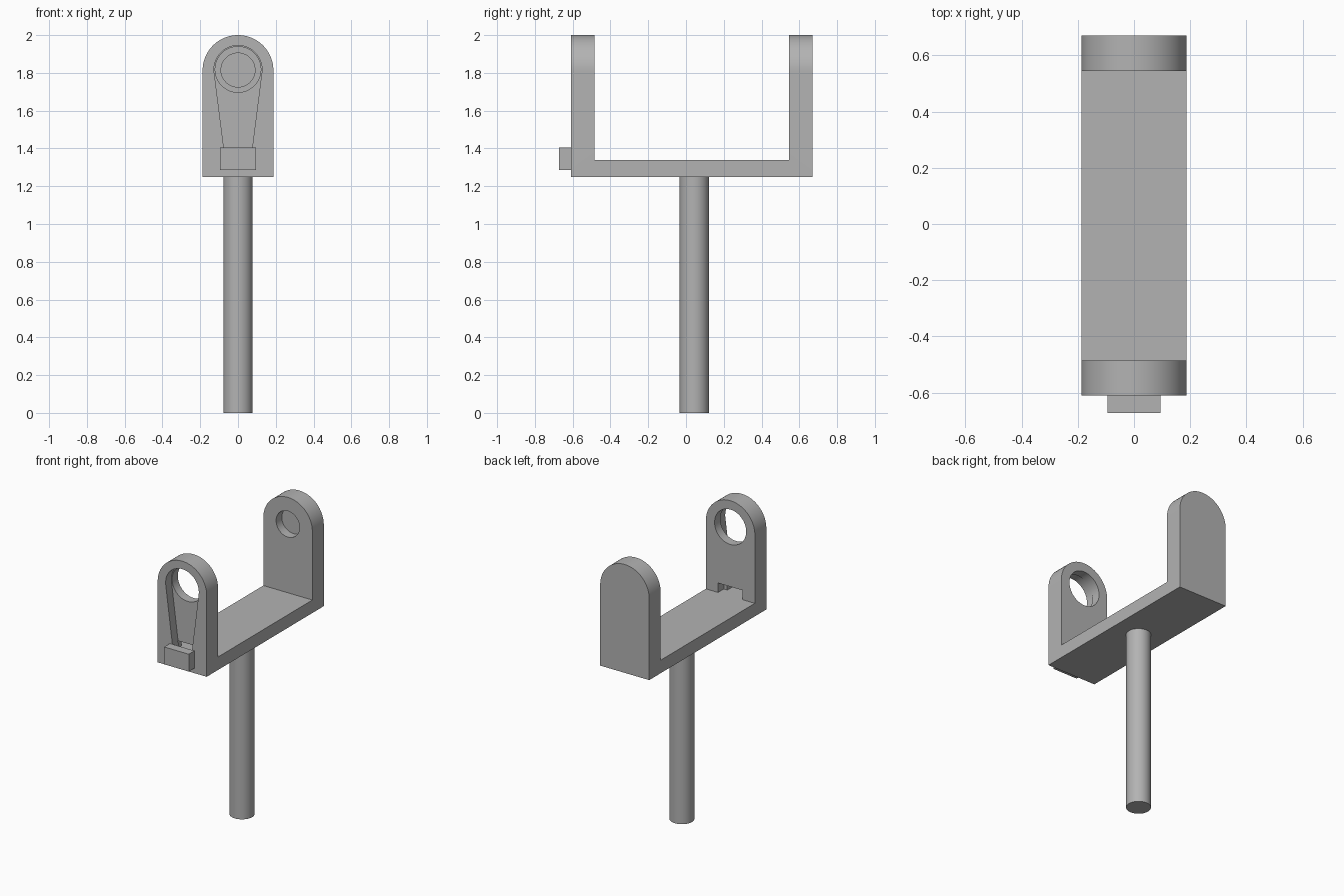
import bpy, bmesh, math

old = bpy.data.objects.get("Cube")
if old:
    bpy.data.objects.remove(old, do_unlink=True)

grey = bpy.data.materials.new("plain grey")
grey.use_nodes = True
colour = (0.45, 0.45, 0.45, 1)
grey.diffuse_color = colour
grey.node_tree.nodes["Principled BSDF"].inputs["Base Color"].default_value = colour


def prism(name, outline, y0, y1):
    """Extrude an x-z outline along y."""
    bm = bmesh.new()
    face = bm.faces.new([bm.verts.new((x, y0, z)) for x, z in outline])
    ext = bmesh.ops.extrude_face_region(bm, geom=[face])
    moved = [v for v in ext["geom"] if isinstance(v, bmesh.types.BMVert)]
    bmesh.ops.translate(bm, verts=moved, vec=(0, y1 - y0, 0))
    bmesh.ops.recalc_face_normals(bm, faces=bm.faces)
    mesh = bpy.data.meshes.new(name)
    bm.to_mesh(mesh)
    bm.free()
    mesh.materials.append(grey)
    obj = bpy.data.objects.new(name, mesh)
    bpy.context.collection.objects.link(obj)
    return obj


def arc(r, z, start, end, n):
    angles = [math.radians(start + (end - start) * i / n) for i in range(n + 1)]
    return [(r * math.cos(a), z + r * math.sin(a)) for a in angles]


def rect(half, z0, z1):
    return [(-half, z0), (half, z0), (half, z1), (-half, z1)]


def cut(target, cutter):
    mod = target.modifiers.new("cut", "BOOLEAN")
    mod.operation = "DIFFERENCE"
    mod.solver = "EXACT"
    mod.object = cutter
    bpy.context.view_layer.objects.active = target
    bpy.ops.object.modifier_apply(modifier=mod.name)
    bpy.data.objects.remove(cutter, do_unlink=True)


def smooth(obj):
    bpy.ops.object.select_all(action="DESELECT")
    obj.select_set(True)
    bpy.context.view_layer.objects.active = obj
    bpy.ops.object.shade_smooth_by_angle(angle=math.radians(30))


FRONT, FRONT_IN, BACK_IN, BACK = -0.61, -0.485, 0.545, 0.67
BOTTOM, FLOOR, EYE, HALF = 1.25, 1.34, 1.8125, 0.1875
STEP = 0.0625  # depth of the recesses

# U-shaped yoke with rounded ends
yoke = prism("yoke", [(-HALF, BOTTOM), (HALF, BOTTOM)] + arc(HALF, EYE, 0, 180, 48), FRONT, BACK)
cut(yoke, prism("gap", rect(0.4, FLOOR, 2.2), FRONT_IN, BACK_IN))

# Keyhole recess on the front arm, running down behind the latch
keyhole = [(-0.067, FLOOR), (0.067, FLOOR)] + arc(0.127, 1.818, -7, 187, 48)
cut(yoke, prism("keyhole", keyhole, FRONT - 0.1, FRONT + STEP))

# Round through-hole, blind socket in the back arm and notch under the keyhole
cut(yoke, prism("eye", arc(0.121, 1.818, 0, 352.5, 47), FRONT - 0.1, FRONT_IN + 0.1))
cut(yoke, prism("socket", arc(0.09, 1.815, 0, 352.5, 47), BACK_IN - 0.1, BACK_IN + STEP))
cut(yoke, prism("notch", rect(0.094, FLOOR, 1.405), FRONT + STEP, FRONT_IN + 0.1))
smooth(yoke)

# Latch block on the front face
prism("latch_block", rect(0.094, 1.285, 1.405), FRONT - STEP, FRONT)

# Round post
bpy.ops.mesh.primitive_cylinder_add(vertices=48, radius=0.078, depth=BOTTOM, location=(0, 0.044, BOTTOM / 2))
post = bpy.context.object
post.name = "post"
post.data.materials.append(grey)
smooth(post)
